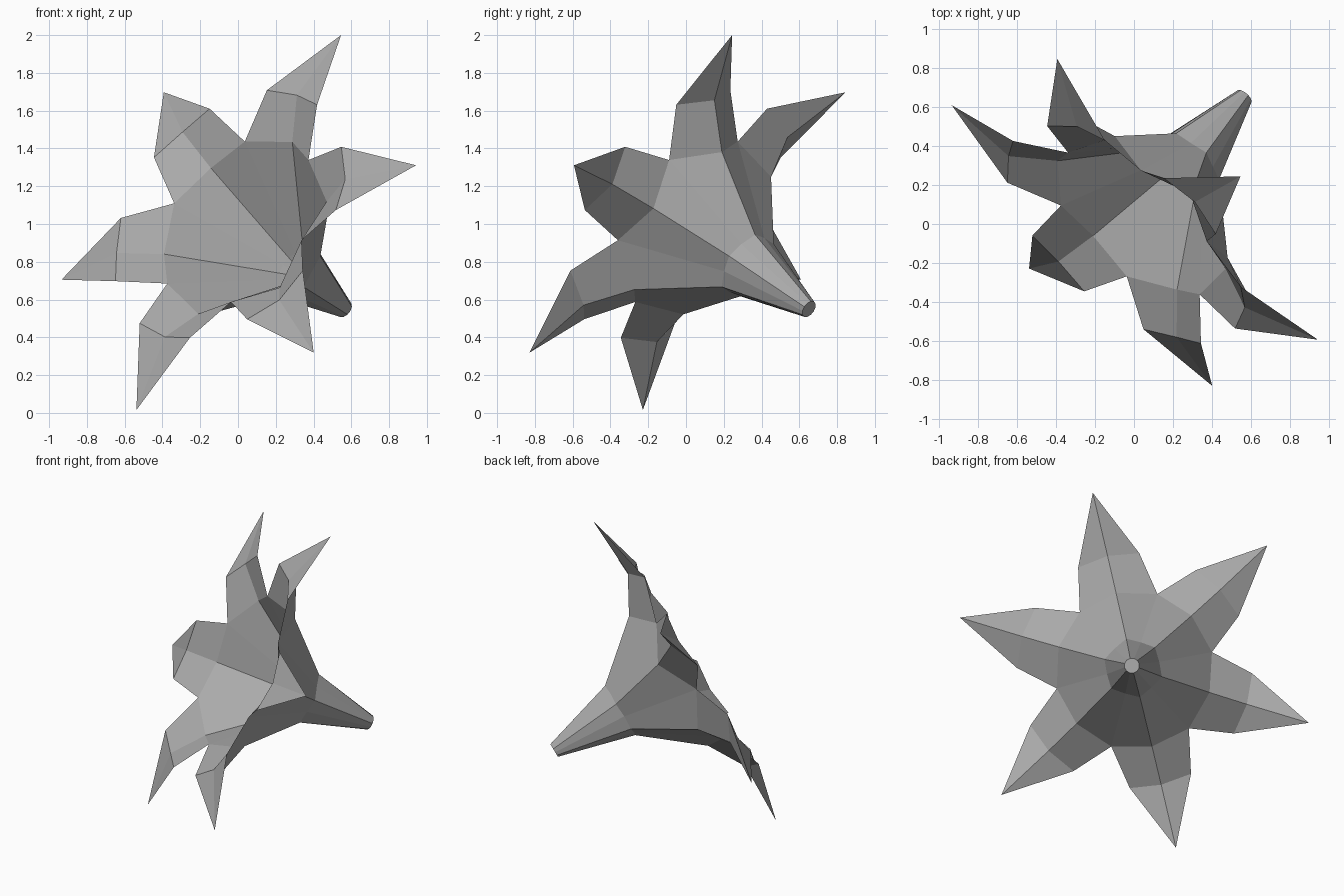
import bpy, bmesh, math
from mathutils import Vector, Matrix

if "Cube" in bpy.data.objects:
    bpy.data.objects.remove(bpy.data.objects["Cube"])

# Flower frame: u points along the first petal, d runs from the mouth to the stem
u = Vector((0.469, 0.2045, 0.859)).normalized()
d = Vector((0.578, 0.664, -0.474))
d = (d - u * d.dot(u)).normalized()
v = u.cross(d)
centre = Vector((0.004, 0.008, 1.008))
frame = Matrix.Translation(centre) @ Matrix((u, v, d)).transposed().to_4x4()

grey = bpy.data.materials.new("soft grey")
grey.diffuse_color = (0.4, 0.4, 0.4, 1)
grey.use_nodes = True
grey.node_tree.nodes["Principled BSDF"].inputs["Base Color"].default_value = grey.diffuse_color

PETALS = 6
bm = bmesh.new()


def ring(radius, height, offset=0.0):
    """One vertex per petal, turned by an offset in degrees."""
    verts = []
    for i in range(PETALS):
        a = math.radians(60 * i + offset)
        verts.append(bm.verts.new((radius * math.cos(a), radius * math.sin(a), height)))
    return verts


# Shared rim: tips, shoulders either side, valleys between petals
tip = ring(1.155, 0.0)
side_angle = 15.5
left = ring(0.745, -0.095, side_angle)
right = ring(0.745, -0.095, -side_angle)
valley = ring(0.505, -0.008, 30)


def petal_skin(rib_outer, rib_inner, deep_rib, deep_valley):
    """Keeled petals running down into a ring at the throat."""
    for i in range(PETALS):
        for shoulder, k in ((left, i), (right, i - 1)):
            bm.faces.new((tip[i], shoulder[i], rib_outer[i]))
            bm.faces.new((shoulder[i], valley[k], rib_inner[i], rib_outer[i]))
            bm.faces.new((valley[k], deep_valley[k], deep_rib[i], rib_inner[i]))


# Outer skin, tapering stem and flat stem end
neck_rib, neck_valley = ring(0.19, 0.48), ring(0.17, 0.475, 30)
petal_skin(ring(0.745, -0.015), ring(0.50, 0.12), neck_rib, neck_valley)
end_rib, end_valley = ring(0.048, 0.968), ring(0.048, 0.968, 30)
for i in range(PETALS):
    for k in (i, i - 1):
        bm.faces.new((neck_rib[i], neck_valley[k], end_valley[k], end_rib[i]))
bm.faces.new([p for pair in zip(end_rib, end_valley) for p in pair])

# Inner skin, closing to a point deep in the throat
throat_rib, throat_valley = ring(0.10, 0.51), ring(0.09, 0.51, 30)
petal_skin(ring(0.745, -0.072), ring(0.53, 0.06), throat_rib, throat_valley)
bottom = bm.verts.new((0, 0, 0.62))
for i in range(PETALS):
    for k in (i, i - 1):
        bm.faces.new((throat_rib[i], throat_valley[k], bottom))

bm.transform(frame)
bmesh.ops.recalc_face_normals(bm, faces=bm.faces)

mesh = bpy.data.meshes.new("trumpet_flower")
bm.to_mesh(mesh)
bm.free()
mesh.materials.append(grey)
flower = bpy.data.objects.new("trumpet_flower", mesh)
bpy.context.collection.objects.link(flower)
